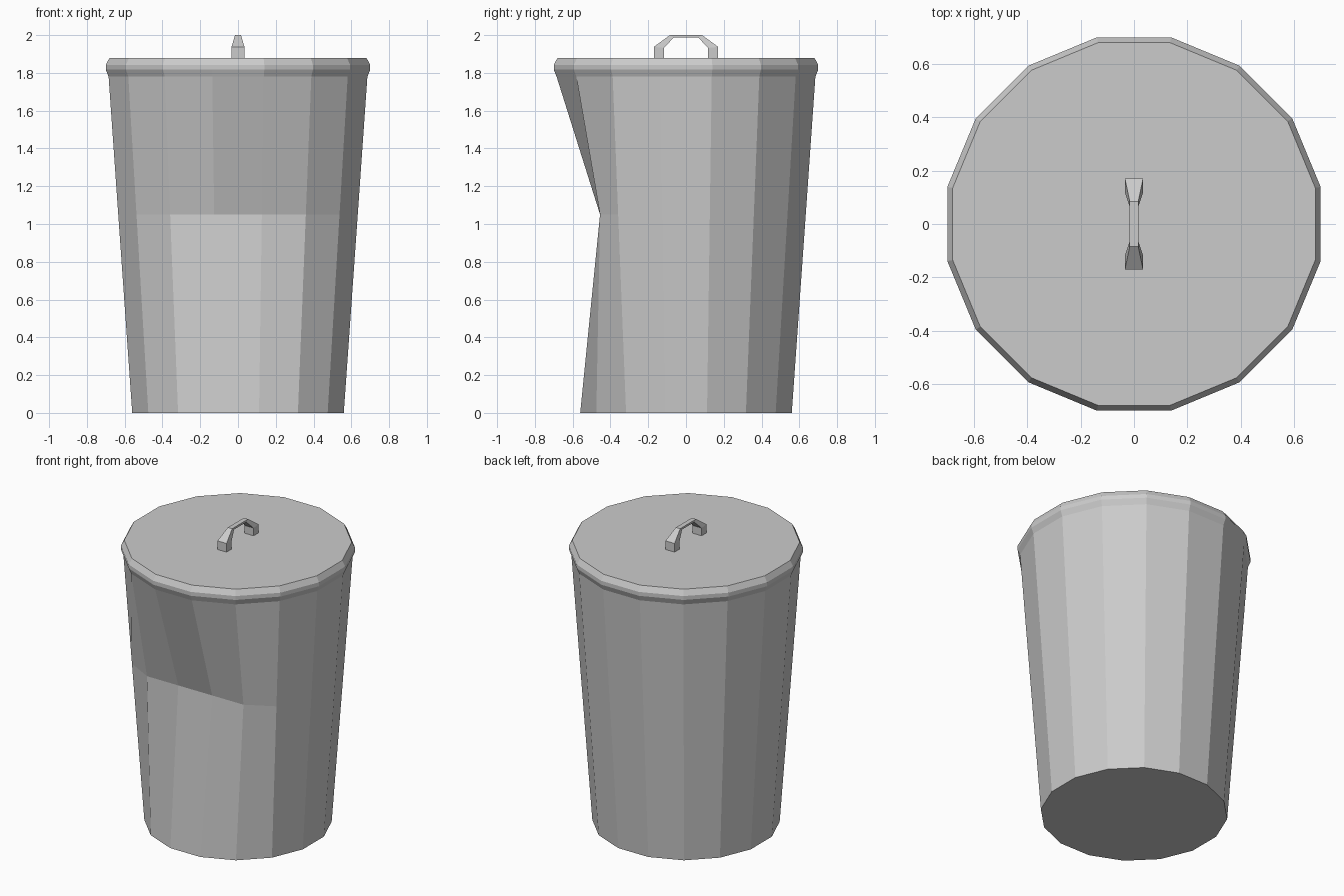
import bpy, bmesh, math

if "Cube" in bpy.data.objects:
    bpy.data.objects.remove(bpy.data.objects["Cube"])

SIDES = 16
STEP = 2 * math.pi / SIDES
FLAT = math.cos(STEP / 2)          # flat-to-flat half width -> corner radius


def finish(bm, name):
    bmesh.ops.recalc_face_normals(bm, faces=bm.faces)
    mesh = bpy.data.meshes.new(name)
    bm.to_mesh(mesh)
    bm.free()
    obj = bpy.data.objects.new(name, mesh)
    bpy.context.collection.objects.link(obj)
    return obj


def loft(bm, rings, cap_start=True, cap_end=True):
    """Skin a list of equally sized closed rings of coordinates."""
    loops = [[bm.verts.new(co) for co in ring] for ring in rings]
    n = len(loops[0])
    for a, b in zip(loops, loops[1:]):
        for i in range(n):
            j = (i + 1) % n
            bm.faces.new((a[i], a[j], b[j], b[i]))
    if cap_start:
        bm.faces.new(loops[0][::-1])
    if cap_end:
        bm.faces.new(loops[-1])
    return loops


def ring(half_width, z):
    r = half_width / FLAT
    return [(r * math.cos((i + 0.5) * STEP), r * math.sin((i + 0.5) * STEP), z)
            for i in range(SIDES)]


# Tapered bin body, with the front three panels pushed in at mid height
bm = bmesh.new()
loops = loft(bm, [ring(0.56, 0), ring(0.634, 1.05), ring(0.685, 1.78)], cap_end=False)
for v in loops[1]:
    if v.co.y < -0.5:
        v.co.y = -0.455
finish(bm, "bin_body")

# Lid with bevelled rim
bm = bmesh.new()
loft(bm, [ring(h, z) for h, z in
          ((0.685, 1.78), (0.70, 1.817), (0.70, 1.843), (0.68, 1.88))], cap_start=False)
finish(bm, "lid")

# Arched lid handle: outer (y, z), inner (y, z), half width; mirrored in y
half = [((-0.17, 1.875), (-0.117, 1.875), 0.034),
        ((-0.17, 1.938), (-0.117, 1.932), 0.034),
        ((-0.085, 2.0), (-0.065, 1.987), 0.016)]
path = half + [((-o[0], o[1]), (-i[0], i[1]), w) for o, i, w in reversed(half)]
bm = bmesh.new()
loft(bm, [[(-w, *o), (w, *o), (w, *i), (-w, *i)] for o, i, w in path])
finish(bm, "lid_handle")
